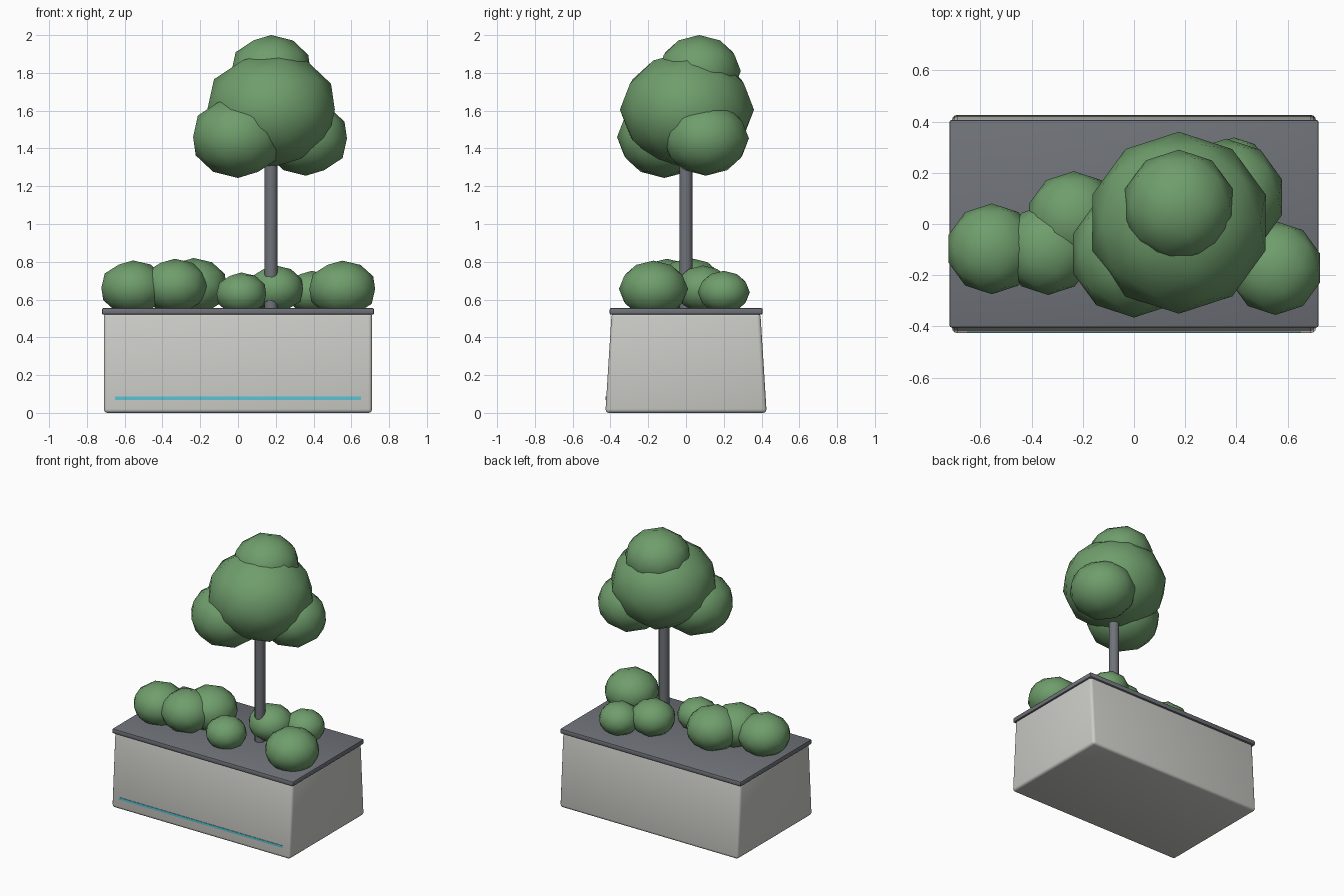
import bpy, math

if "Cube" in bpy.data.objects:
    bpy.data.objects.remove(bpy.data.objects["Cube"])


def material(name, rgb):
    m = bpy.data.materials.new(name)
    m.diffuse_color = (*rgb, 1)
    m.use_nodes = True
    m.node_tree.nodes["Principled BSDF"].inputs["Base Color"].default_value = m.diffuse_color
    return m


LEAF = material("leaf_green", (0.16, 0.34, 0.15))
DARK = material("dark_grey", (0.16, 0.17, 0.19))
STONE = material("pale_stone", (0.60, 0.60, 0.57))
CYAN = material("cyan_trim", (0.10, 0.55, 0.65))


def finish(ob, name, mat):
    ob.name = name
    ob.data.materials.append(mat)
    bpy.ops.object.shade_smooth_by_angle(angle=math.radians(40))
    return ob


def block(name, center, size, mat, bevel=0, segments=2, top_taper=1):
    """Bevelled box whose top can narrow in y."""
    bpy.ops.mesh.primitive_cube_add(size=1, location=center)
    ob = bpy.context.object
    for v in ob.data.vertices:
        k = top_taper if v.co.z > 0 else 1
        v.co = (v.co.x * size[0], v.co.y * size[1] * k, v.co.z * size[2])
    if bevel:
        mod = ob.modifiers.new("bevel", "BEVEL")
        mod.width, mod.segments = bevel, segments
        bpy.ops.object.modifier_apply(modifier=mod.name)
    return finish(ob, name, mat)


def clump(name, x, y, z, r, squash):
    """Low-poly foliage ball, slightly flattened."""
    bpy.ops.mesh.primitive_ico_sphere_add(subdivisions=2, radius=r, location=(x, y, z))
    ob = bpy.context.object
    for v in ob.data.vertices:
        v.co.z *= squash
    return finish(ob, name, LEAF)


# Planter box, soil cover and light strip
block("planter_box", (0, 0, 0.265), (1.42, 0.854, 0.53), STONE, 0.02, 3, 0.922)
block("planter_cover", (0, 0.001, 0.5375), (1.44, 0.81, 0.035), DARK, 0.008, 2)
block("trim_strip", (0, -0.416, 0.0775), (1.30, 0.018, 0.016), CYAN)

# Tree trunk
bpy.ops.mesh.primitive_cylinder_add(vertices=12, radius=0.035, depth=0.90,
                                    location=(0.175, 0, 0.99))
finish(bpy.context.object, "trunk", DARK)

# Tree crown
CROWN = [("crown_main", 0.175, 0.005, 1.605, 0.355),
         ("crown_top", 0.175, 0.07, 1.81, 0.22),
         ("crown_left", 0.0, -0.115, 1.46, 0.25),
         ("crown_right", 0.36, 0.105, 1.453, 0.228)]
for name, x, y, z, r in CROWN:
    clump(name, x, y, z, r, 0.865)

# Low shrubs, placed by their top height
SHRUBS = [(-0.555, -0.097, 0.807, 0.177), (-0.335, -0.10, 0.816, 0.177),
          (-0.235, 0.022, 0.82, 0.184), (0.018, -0.16, 0.743, 0.138),
          (0.20, 0.09, 0.78, 0.152), (0.39, 0.20, 0.752, 0.138),
          (0.552, -0.172, 0.806, 0.183)]
for i, (x, y, top, r) in enumerate(SHRUBS, 1):
    clump(f"shrub_{i}", x, y, top - r * 0.82, r, 0.82)
